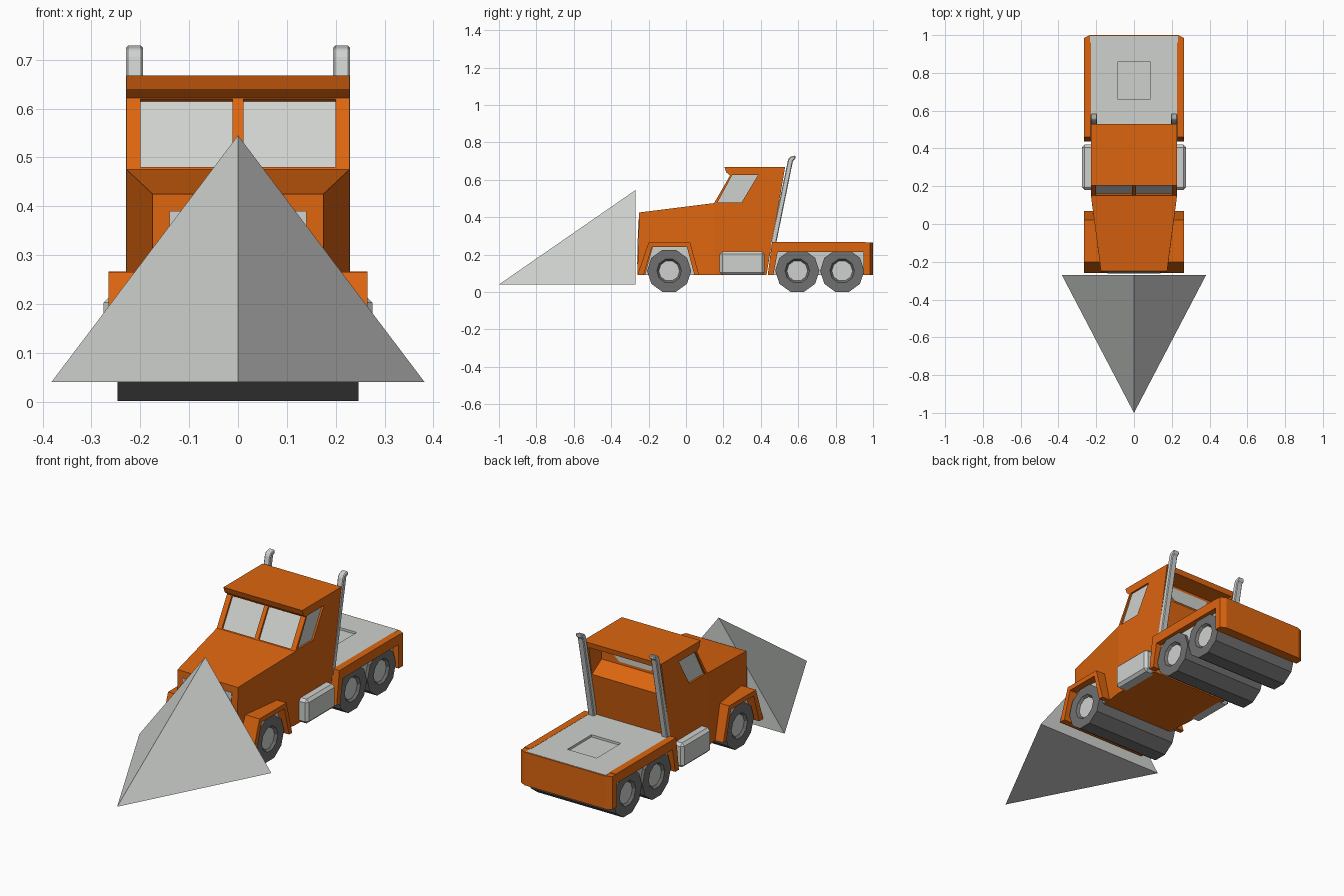
import bpy, bmesh, math
from mathutils import Vector

if "Cube" in bpy.data.objects:
    bpy.data.objects.remove(bpy.data.objects["Cube"], do_unlink=True)


def material(name, rgb):
    m = bpy.data.materials.new(name)
    m.use_nodes = True
    m.diffuse_color = (*rgb, 1)
    b = m.node_tree.nodes["Principled BSDF"]
    b.inputs["Base Color"].default_value = (*rgb, 1)
    b.inputs["Roughness"].default_value = 0.7
    return m


ORANGE = material("orange paint", (0.72, 0.13, 0.005))
GREY = material("light grey", (0.62, 0.64, 0.62))
DARK = material("dark rubber", (0.16, 0.16, 0.16))


def finish(name, bm, *mats):
    bmesh.ops.recalc_face_normals(bm, faces=bm.faces)
    me = bpy.data.meshes.new(name)
    bm.to_mesh(me)
    bm.free()
    for m in mats:
        me.materials.append(m)
    ob = bpy.data.objects.new(name, me)
    bpy.context.collection.objects.link(ob)
    return ob


def loft(name, a, b, mat):
    """Solid between two matching loops."""
    bm = bmesh.new()
    va = [bm.verts.new(p) for p in a]
    vb = [bm.verts.new(p) for p in b]
    bm.faces.new(va)
    bm.faces.new(vb)
    n = len(va)
    for i in range(n):
        j = (i + 1) % n
        bm.faces.new((va[i], va[j], vb[j], vb[i]))
    return finish(name, bm, mat)


def prism(name, yz, x0, x1, mat):
    """Side profile extruded across the width."""
    return loft(name, [(x0, y, z) for y, z in yz], [(x1, y, z) for y, z in yz], mat)


def rect(y0, y1, z0, z1):
    return [(y0, z0), (y1, z0), (y1, z1), (y0, z1)]


def bevel(ob, width):
    m = ob.modifiers.new("bevel", 'BEVEL')
    m.width, m.segments = width, 1
    return ob


def cut(ob, cutters):
    bpy.context.view_layer.objects.active = ob
    for c in cutters:
        m = ob.modifiers.new("cut", 'BOOLEAN')
        m.operation, m.solver, m.object = 'DIFFERENCE', 'EXACT', c
        bpy.ops.object.modifier_apply(modifier=m.name)
        bpy.data.objects.remove(c, do_unlink=True)


SIDES = ((1, "left"), (-1, "right"))

# Cab shell
cab = prism("cab", [(0.15, 0.09), (0.15, 0.475), (0.235, 0.622), (0.215, 0.64),
                    (0.205, 0.668), (0.53, 0.668), (0.46, 0.265), (0.43, 0.09)],
            -0.228, 0.228, ORANGE)
cutters = []

# Windscreen panes, recessed into the sloping front
low, high = Vector((0.153, 0.480)), Vector((0.2335, 0.6195))
along = (high - low).normalized()
inward = Vector((along.y, -along.x))


def pane(d0, d1):
    return [low + inward * d0, high + inward * d0, high + inward * d1, low + inward * d1]


side_window = [(0.168, 0.478), (0.247, 0.625), (0.385, 0.625), (0.297, 0.478)]
for s, side in SIDES:
    cutters.append(prism("cutter", pane(-0.006, 0.012), s * 0.011, s * 0.2, ORANGE))
    prism(side + "_windscreen", pane(0.010, 0.014), s * 0.009, s * 0.202, GREY)
    cutters.append(prism("cutter", side_window, s * 0.218, s * 0.25, ORANGE))
    prism(side + "_side_window", side_window, s * 0.214, s * 0.2185, GREY)

# Rear recess with its window
cutters.append(prism("cutter", [(0.42, 0.64), (0.42, 0.54), (0.53, 0.47), (0.6, 0.47),
                                (0.6, 0.64)], -0.195, 0.195, ORANGE))
cut(cab, cutters)
rear_shape = [(-0.09, 0.555), (0.09, 0.555), (0.12, 0.58), (0.12, 0.625),
              (-0.12, 0.625), (-0.12, 0.58)]
loft("rear_window", [(x, 0.416, z) for x, z in rear_shape],
     [(x, 0.423, z) for x, z in rear_shape], GREY)

# Tapered hood and grille
hood_front = [(-0.175, -0.26, 0.09), (0.175, -0.26, 0.09),
              (0.175, -0.25, 0.425), (-0.175, -0.25, 0.425)]
hood_back = [(-0.228, 0.15, 0.09), (0.228, 0.15, 0.09),
             (0.228, 0.15, 0.475), (-0.228, 0.15, 0.475)]
loft("hood", hood_front, hood_back, ORANGE)
prism("grille", [(-0.262, 0.15), (-0.255, 0.39), (-0.245, 0.39), (-0.25, 0.15)],
      -0.14, 0.14, GREY)

# Front wheel housing and rear load bed
prism("front_wheel_housing", [(-0.22, 0.092), (-0.18, 0.24), (0.01, 0.24), (0.05, 0.092)],
      -0.222, 0.222, GREY)
bed = prism("load_bed", rect(0.455, 0.995, 0.092, 0.265), -0.232, 0.232, GREY)
cut(bed, [prism("cutter", rect(0.66, 0.86, 0.253, 0.3), -0.085, 0.085, GREY)])

# Tail panel with chamfered corners
plan = [(-0.265, 0.95), (-0.265, 0.985), (-0.235, 1.0),
        (0.235, 1.0), (0.265, 0.985), (0.265, 0.95)]
loft("tail_panel", [(x, y, 0.09) for x, y in plan],
     [(x, y, 0.2635) for x, y in plan], ORANGE)

# Fenders, tanks and exhaust stacks on both sides
front_arch = [(-0.26, 0.09), (-0.2, 0.265), (0.022, 0.265), (0.07, 0.09),
              (0.045, 0.09), (0.005, 0.24), (-0.182, 0.24), (-0.227, 0.09)]
rear_arch = [(0.437, 0.09), (0.46, 0.266), (0.96, 0.266), (0.96, 0.215),
             (0.49, 0.215), (0.467, 0.09)]
stack = [(0.45, 0.25), (0.545, 0.705), (0.555, 0.722), (0.585, 0.73),
         (0.585, 0.712), (0.572, 0.702), (0.48, 0.25)]
for s, side in SIDES:
    prism(side + "_front_fender", front_arch, s * 0.17, s * 0.265, ORANGE)
    prism(side + "_rear_fender", rear_arch, s * 0.228, s * 0.265, ORANGE)
    bevel(prism(side + "_fuel_tank", rect(0.18, 0.42, 0.09, 0.217),
                s * 0.2, s * 0.275, GREY), 0.014)
    bevel(prism(side + "_exhaust_stack", stack, s * 0.195, s * 0.229, GREY), 0.004)


# Full-width ten-sided wheels with recessed hubs
def wheel(name, y):
    bm = bmesh.new()
    outline = [(0.118 * math.cos(math.tau * i / 10), 0.118 * math.sin(math.tau * i / 10))
               for i in range(10)]
    # (half width, radius factor) rings from rim to hub
    rings = [(0.247, 1.0), (0.247, 0.56), (0.235, 0.47)]
    loops = {}
    for s, _ in SIDES:
        loops[s] = [[bm.verts.new((s * x, y + k * a, 0.113 + k * b)) for a, b in outline]
                    for x, k in rings]
        for r0, r1 in zip(loops[s], loops[s][1:]):
            for i in range(10):
                j = (i + 1) % 10
                bm.faces.new((r0[i], r0[j], r1[j], r1[i]))
        bm.faces.new(loops[s][-1]).material_index = 1
    for i in range(10):
        j = (i + 1) % 10
        bm.faces.new((loops[1][0][i], loops[1][0][j], loops[-1][0][j], loops[-1][0][i]))
    finish(name, bm, DARK, GREY)


for name, y in (("front_wheels", -0.09), ("middle_wheels", 0.595), ("rear_wheels", 0.835)):
    wheel(name, y)

# Wedge plough
bm = bmesh.new()
tip, top, lft, rgt = [bm.verts.new(p) for p in
                      ((0, -1, 0.04), (0, -0.27, 0.545), (0.382, -0.27, 0.04), (-0.382, -0.27, 0.04))]
for f in ((tip, top, lft), (tip, rgt, top), (top, rgt, lft), (tip, lft, rgt)):
    bm.faces.new(f)
finish("plough", bm, GREY)
